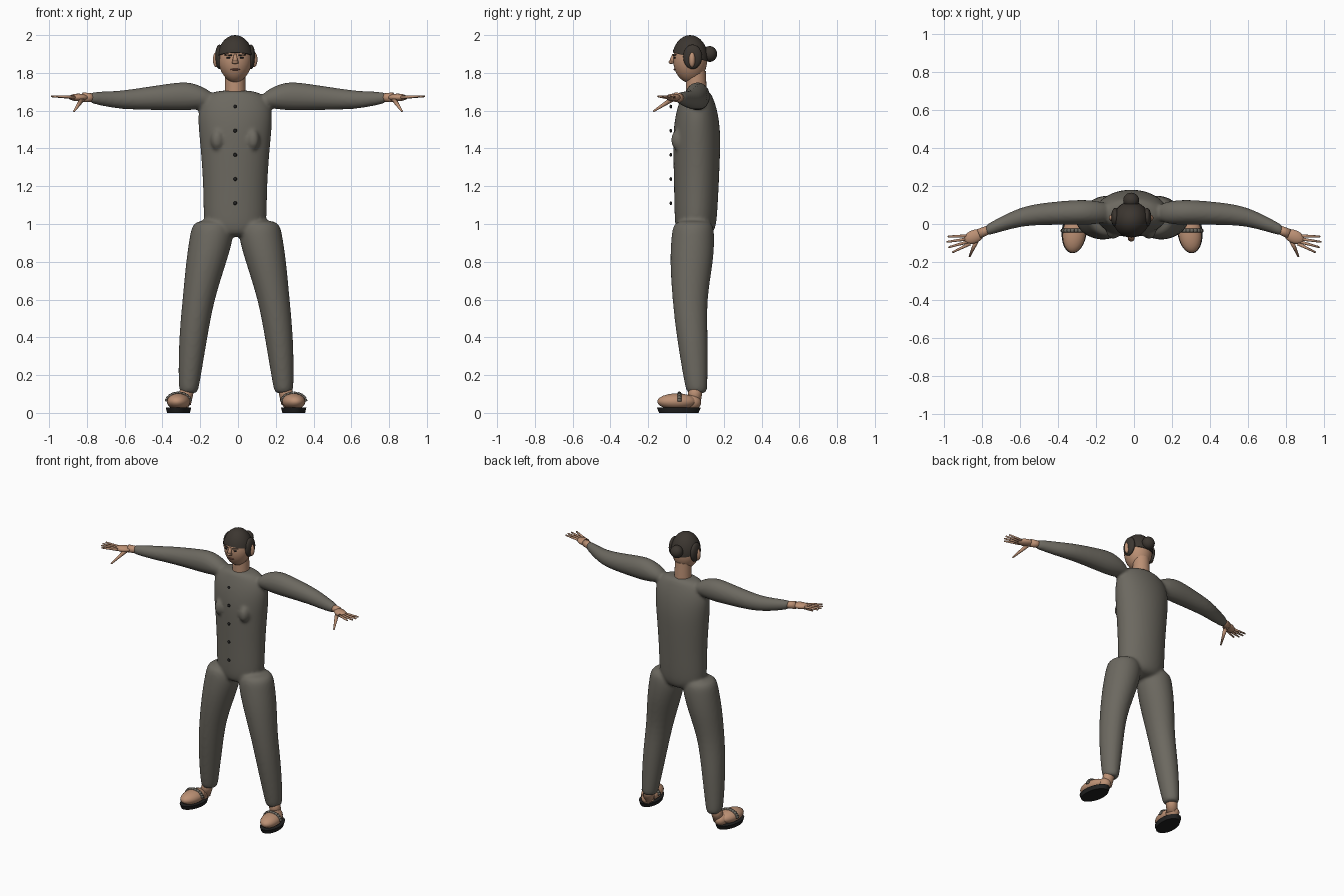
import bpy, bmesh, math
from mathutils import Matrix, Vector, Euler

cube = bpy.data.objects.get("Cube")
if cube:
    bpy.data.objects.remove(cube, do_unlink=True)


def material(name, rgb):
    m = bpy.data.materials.new(name)
    m.use_nodes = True
    m.diffuse_color = (*rgb, 1)
    m.node_tree.nodes["Principled BSDF"].inputs["Base Color"].default_value = (*rgb, 1)
    return m


CLOTH = material("grey cloth", (0.15, 0.14, 0.117))
SKIN = material("skin", (0.5, 0.28, 0.175))
HAIR = material("dark hair", (0.045, 0.037, 0.03))
DARK = material("black rubber", (0.015, 0.015, 0.015))
LIPS = material("lips", (0.25, 0.1, 0.07))

MID = -0.015      # centre line of head and torso
LEG_MID = -0.01   # centre line of legs


def finish(name, bm, mat):
    bmesh.ops.recalc_face_normals(bm, faces=bm.faces)
    for f in bm.faces:
        f.smooth = True
    mesh = bpy.data.meshes.new(name)
    bm.to_mesh(mesh)
    bm.free()
    mesh.materials.append(mat)
    ob = bpy.data.objects.new(name, mesh)
    bpy.context.collection.objects.link(ob)
    return ob


def ball(bm, loc, radii, turn=0, seg=24):
    mat = Matrix.LocRotScale(Vector(loc), Euler((0, 0, turn)), Vector(radii))
    return bmesh.ops.create_uvsphere(bm, u_segments=seg, v_segments=seg // 2,
                                     radius=1, matrix=mat)["verts"]


def rod(bm, a, b, r1, r2, seg=12):
    a, b = Vector(a), Vector(b)
    d = b - a
    rot = d.to_track_quat("Z", "Y").to_matrix().to_4x4()
    bmesh.ops.create_cone(bm, cap_ends=True, segments=seg, radius1=r1, radius2=r2,
                          depth=d.length, matrix=Matrix.Translation((a + b) / 2) @ rot)


def loft(bm, rings, u, v, seg=16):
    # rings hold a centre and two radii, measured along u and v
    u, v = Vector(u), Vector(v)
    loops = []
    for c, ru, rv in rings:
        angles = [2 * math.pi * i / seg for i in range(seg)]
        loops.append([bm.verts.new(Vector(c) + u * ru * math.cos(t) + v * rv * math.sin(t))
                      for t in angles])
    for lo, hi in zip(loops, loops[1:]):
        for i in range(seg):
            j = (i + 1) % seg
            bm.faces.new((lo[i], lo[j], hi[j], hi[i]))
    bm.faces.new(loops[0])
    bm.faces.new(loops[-1])


# Suit: torso, sleeves, trousers and chest fused into one smooth garment
suit = bmesh.new()
torso = [  # height, half width, centre y, half depth
    (0.93, 0.10, 0.045, 0.08), (0.97, 0.16, 0.05, 0.107), (1.03, 0.172, 0.052, 0.115),
    (1.2, 0.172, 0.055, 0.121), (1.4, 0.187, 0.057, 0.128), (1.5, 0.198, 0.057, 0.127),
    (1.6, 0.203, 0.058, 0.112), (1.68, 0.17, 0.058, 0.083), (1.71, 0.09, 0.057, 0.065)]
loft(suit, [((MID, y, z), rx, ry) for z, rx, y, ry in torso], (1, 0, 0), (0, 1, 0))
leg = [  # height, offset, half width, centre y, half depth
    (0.10, 0.25, 0.045, 0.058, 0.053), (0.13, 0.252, 0.056, 0.055, 0.06),
    (0.4, 0.228, 0.077, 0.033, 0.085), (0.6, 0.2, 0.085, 0.018, 0.092),
    (0.8, 0.158, 0.11, 0.03, 0.118), (0.94, 0.127, 0.12, 0.037, 0.117),
    (1.0, 0.127, 0.107, 0.038, 0.107), (1.02, 0.12, 0.07, 0.04, 0.07)]
arm = [  # offset, centre y, height, half depth, half height
    (0.12, 0.06, 1.655, 0.04, 0.03), (0.18, 0.06, 1.668, 0.062, 0.058),
    (0.26, 0.062, 1.678, 0.068, 0.079), (0.35, 0.06, 1.674, 0.066, 0.074),
    (0.55, 0.05, 1.66, 0.056, 0.056), (0.65, 0.02, 1.657, 0.047, 0.047),
    (0.76, -0.025, 1.667, 0.034, 0.034), (0.79, -0.037, 1.669, 0.027, 0.026)]
for s in (-1, 1):
    loft(suit, [((LEG_MID + s * d, y, z), rx, ry) for z, d, rx, y, ry in leg],
         (1, 0, 0), (0, 1, 0))
    loft(suit, [((s * x, y, z), ry, rz) for x, y, z, ry, rz in arm], (0, 1, 0), (0, 0, 1))
    ball(suit, (MID + s * 0.095, -0.035, 1.445), (0.036, 0.045, 0.058))
garment = finish("suit", suit, CLOTH)
garment.modifiers.new("round", "SUBSURF").levels = 2
garment.modifiers["round"].render_levels = 2
fuse = garment.modifiers.new("fuse", "REMESH")
fuse.mode = "VOXEL"
fuse.voxel_size = 0.01
fuse.use_smooth_shade = True
relax = garment.modifiers.new("relax", "SMOOTH")
relax.factor = 0.5
relax.iterations = 5

# Buttons down the front
bm = bmesh.new()
for i in range(5):
    ball(bm, (MID, -0.08, 1.11 + i * 0.128), (0.01, 0.007, 0.01), seg=12)
finish("buttons", bm, DARK)


# Head, hair cap, neck
def egg(bm, radii):
    centre = 1.87
    for v in ball(bm, (MID, 0.022, centre), radii, seg=32):
        t = max(0, (centre - v.co.z) / radii[2])
        v.co.x = MID + (v.co.x - MID) * (1 - 0.15 * t * t)


bm = bmesh.new()
egg(bm, (0.089, 0.09, 0.123))
finish("head", bm, SKIN)

bm = bmesh.new()
egg(bm, (0.096, 0.097, 0.13))
cut = bmesh.ops.bisect_plane(bm, geom=bm.verts[:] + bm.edges[:] + bm.faces[:],
                             plane_co=(0, -0.06, 1.905), plane_no=(0, 0.25, 1),
                             clear_inner=True)
rim = [e for e in cut["geom_cut"] if isinstance(e, bmesh.types.BMEdge)]
bmesh.ops.contextual_create(bm, geom=rim)
finish("hair_cap", bm, HAIR).modifiers.new("crisp rim", "EDGE_SPLIT")

bm = bmesh.new()
ball(bm, (MID, 0.125, 1.9), (0.042, 0.04, 0.042))
finish("hair_bun", bm, HAIR)

bm = bmesh.new()
rod(bm, (MID, 0.055, 1.66), (MID, 0.052, 1.81), 0.056, 0.053, 24)
finish("neck", bm, SKIN).modifiers.new("crisp rim", "EDGE_SPLIT")

# Face
bm = bmesh.new()
rod(bm, (MID, -0.075, 1.851), (MID, -0.066, 1.9), 0.018, 0.006)
ball(bm, (MID, -0.078, 1.857), (0.017, 0.014, 0.01), seg=16)
finish("nose", bm, SKIN)

bm = bmesh.new()
ball(bm, (MID, -0.058, 1.818), (0.026, 0.008, 0.005), seg=16)
finish("mouth", bm, LIPS)

for s, side in ((-1, "right"), (1, "left")):
    bm = bmesh.new()
    ball(bm, (MID + s * 0.035, -0.06, 1.88), (0.012, 0.006, 0.005), seg=16)
    finish(side + "_eye", bm, DARK)

    bm = bmesh.new()
    rod(bm, (MID + s * 0.018, -0.067, 1.893), (MID + s * 0.055, -0.053, 1.896), 0.004, 0.003)
    finish(side + "_eyebrow", bm, HAIR)

    # Coiled hair around each ear
    bm = bmesh.new()
    ball(bm, (MID + s * 0.084, 0.035, 1.885), (0.022, 0.05, 0.065))
    finish(side + "_hair_coil", bm, HAIR)

    bm = bmesh.new()
    ball(bm, (MID + s * 0.1, 0.032, 1.87), (0.018, 0.017, 0.04))
    finish(side + "_ear", bm, SKIN)

    # Hand with four spread fingers and a thumb
    bm = bmesh.new()
    rod(bm, (s * 0.76, -0.027, 1.668), (s * 0.82, -0.052, 1.671), 0.022, 0.026, 16)
    ball(bm, (s * 0.845, -0.067, 1.67), (0.055, 0.035, 0.02), -s * 0.4)
    for base_y, tip_x, tip_y in ((-0.062, 0.98, -0.066), (-0.077, 0.985, -0.094),
                                 (-0.091, 0.976, -0.122), (-0.104, 0.955, -0.148)):
        rod(bm, (s * 0.865, base_y, 1.67), (s * tip_x, tip_y, 1.676), 0.009, 0.005)
        ball(bm, (s * tip_x, tip_y, 1.676), (0.005, 0.005, 0.005), seg=8)
    rod(bm, (s * 0.825, -0.075, 1.66), (s * 0.868, -0.172, 1.597), 0.014, 0.005)
    finish(side + "_hand", bm, SKIN)

    # Foot, sandal sole and strap
    foot_x = LEG_MID + s * 0.305
    turn = s * 0.12
    bm = bmesh.new()
    ball(bm, (foot_x, -0.048, 0.06), (0.061, 0.105, 0.043), turn)
    ball(bm, (LEG_MID + s * 0.285, 0.03, 0.055), (0.042, 0.05, 0.04), turn)
    rod(bm, (LEG_MID + s * 0.275, 0.04, 0.05), (LEG_MID + s * 0.252, 0.057, 0.16), 0.036, 0.038, 20)
    finish(side + "_foot", bm, SKIN)

    bm = bmesh.new()
    shape = Matrix.LocRotScale(Vector((foot_x, -0.038, 0.014)), Euler((0, 0, turn)),
                               Vector((0.066, 0.117, 1)))
    bmesh.ops.create_cone(bm, cap_ends=True, segments=32, radius1=0.9, radius2=1,
                          depth=0.028, matrix=shape)
    finish(side + "_sole", bm, DARK).modifiers.new("crisp rim", "EDGE_SPLIT")

    bm = bmesh.new()
    bend = [math.pi * i / 10 for i in range(11)]
    path = [(foot_x + 0.062 * math.cos(t), -0.035, 0.06 + 0.042 * math.sin(t)) for t in bend]
    for a, b in zip(path, path[1:]):
        rod(bm, a, b, 0.011, 0.011)
    finish(side + "_strap", bm, CLOTH)
